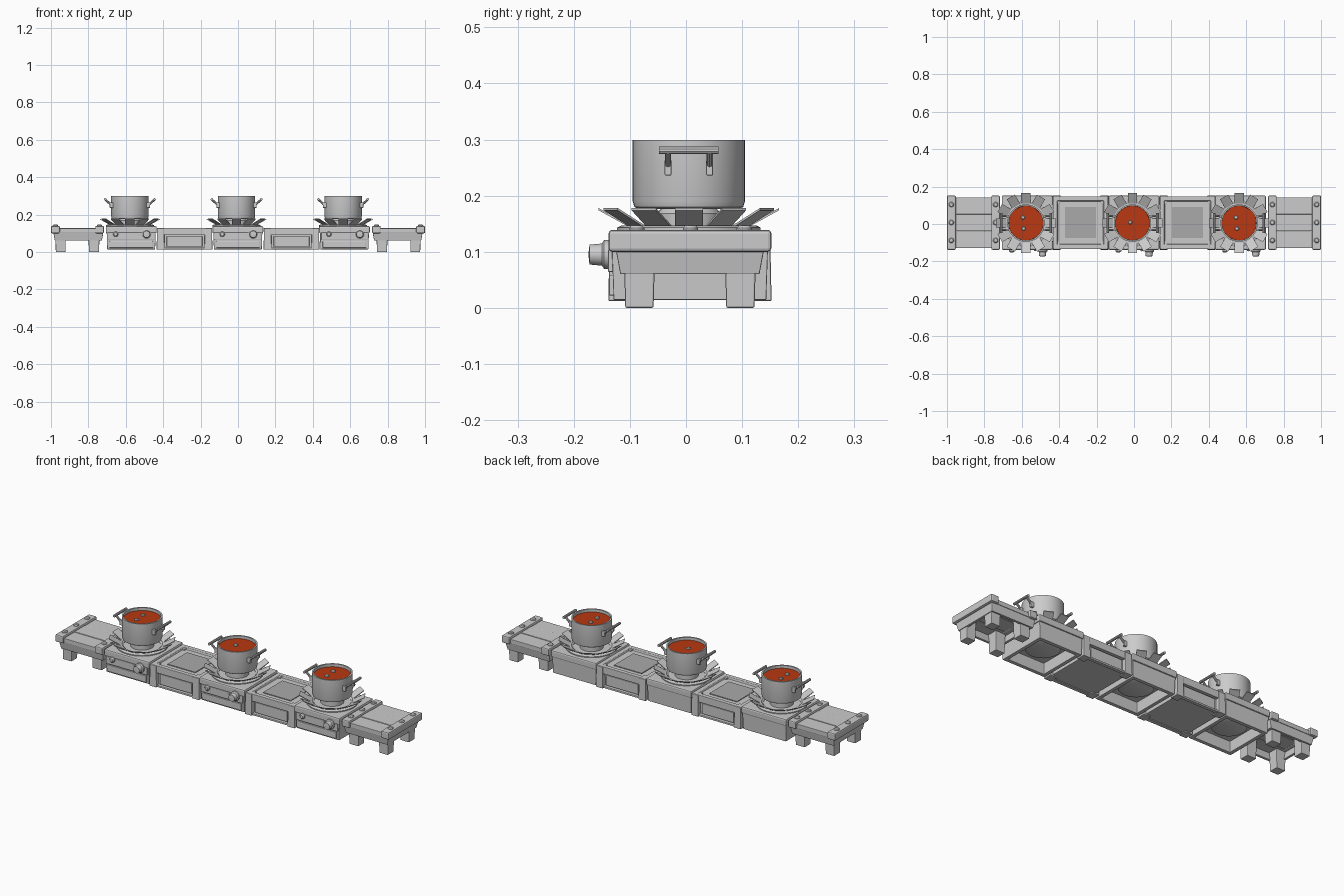
import bpy, bmesh, math
from mathutils import Vector, Matrix

if "Cube" in bpy.data.objects:
    bpy.data.objects.remove(bpy.data.objects["Cube"], do_unlink=True)


def material(name, rgb, rough=0.5):
    m = bpy.data.materials.new(name)
    m.use_nodes = True
    m.diffuse_color = (*rgb, 1)
    b = m.node_tree.nodes["Principled BSDF"]
    b.inputs["Base Color"].default_value = (*rgb, 1)
    b.inputs["Roughness"].default_value = rough
    return m


STEEL = material("light_grey", (0.6, 0.6, 0.6))
PANEL = material("mid_grey", (0.4, 0.4, 0.4))
SOUP = material("soup_red", (0.48, 0.04, 0.006))
CY = 0.007  # middle of the depth


def finish(name, bm, mat, bevel=0, smooth=False):
    bmesh.ops.recalc_face_normals(bm, faces=bm.faces)
    me = bpy.data.meshes.new(name)
    bm.to_mesh(me)
    bm.free()
    me.materials.append(mat)
    ob = bpy.data.objects.new(name, me)
    bpy.context.collection.objects.link(ob)
    if bevel:
        mod = ob.modifiers.new("soft_edges", "BEVEL")
        mod.width, mod.segments = bevel, 2
    if smooth:
        bpy.ops.object.select_all(action="DESELECT")
        ob.select_set(True)
        bpy.context.view_layer.objects.active = ob
        bpy.ops.object.shade_smooth_by_angle(angle=math.radians(35))
    return ob


def box(name, x, y, z, mat=STEEL, bevel=0.003, taper=1.0, inset=None):
    """Box from ranges; taper scales the bottom, inset sinks a tray in the top."""
    bm = bmesh.new()
    bmesh.ops.create_cube(bm, size=1)
    for v in bm.verts:
        k = taper if v.co.z < 0 else 1
        v.co = Vector((sum(x) / 2 + v.co.x * k * (x[1] - x[0]),
                       sum(y) / 2 + v.co.y * k * (y[1] - y[0]),
                       sum(z) / 2 + v.co.z * (z[1] - z[0])))
    if inset:
        bm.faces.ensure_lookup_table()
        top = max(bm.faces, key=lambda f: f.calc_center_median().z)
        bmesh.ops.inset_region(bm, faces=[top], thickness=inset[0])
        bmesh.ops.inset_region(bm, faces=[top], thickness=0.004, depth=-inset[1])
    return finish(name, bm, mat, bevel)


def lathe(name, profile, centre, mat=STEEL, steps=40, axis="Z"):
    """Spin (radius, height) points; axis Y points the height to the front."""
    bm = bmesh.new()
    vs = [bm.verts.new((r, 0, h)) for r, h in profile]
    es = [bm.edges.new(p) for p in zip(vs, vs[1:])]
    bmesh.ops.spin(bm, geom=vs + es, cent=(0, 0, 0), axis=(0, 0, 1),
                   angle=math.tau, steps=steps)
    bmesh.ops.remove_doubles(bm, verts=bm.verts, dist=1e-4)
    if axis == "Y":
        bm.transform(Matrix.Rotation(math.pi / 2, 4, "X"))
    bm.transform(Matrix.Translation(centre))
    return finish(name, bm, mat, smooth=True)


def walls(name, x, y, z, t, taper=0.0):
    """Open frame of four walls, drawn in by taper at the bottom."""
    bm = bmesh.new()
    loops = []
    for d, h in ((0, z[1]), (taper, z[0]), (taper + t, z[0]), (t, z[1])):
        a, b, c, e = x[0] + d, x[1] - d, y[0] + d, y[1] - d
        loops.append([bm.verts.new((p, q, h)) for p, q in ((a, c), (b, c), (b, e), (a, e))])
    for i in range(4):
        p, q = loops[i], loops[(i + 1) % 4]
        for k in range(4):
            n = (k + 1) % 4
            bm.faces.new((p[k], p[n], q[n], q[k]))
    return finish(name, bm, STEEL, 0.002)


def dome(name, centre, r, h):
    lathe(name, [(r, -0.003), (r, h * 0.4), (r * 0.7, h * 0.85), (0, h)], centre, steps=14)


# End tables
for s, side in ((1, "left"), (-1, "right")):
    def span(a, b):
        return tuple(sorted((s * a, s * b)))
    for i in range(3):
        y0 = -0.128 + i * 0.09
        box(f"{side}_table_plank", span(0.725, 0.99), (y0, y0 + 0.089),
            (0.102, 0.126 + 0.002 * (i == 1)), bevel=0.002)
    walls(f"{side}_table_skirt", span(0.72, 0.987), (CY - 0.132, CY + 0.132), (0.06, 0.103), 0.014, 0.008)
    for a, b in ((0.717, 0.763), (0.953, 1.0)):
        box(f"{side}_table_cap", span(a, b), (CY - 0.145, CY + 0.145), (0.1, 0.139), bevel=0.006)
        for y in (-0.088, 0.008, 0.104):
            dome(f"{side}_cap_bolt", (s * (a + b) / 2, y, 0.138), 0.014, 0.01)
    for a, b in ((0.74, 0.8), (0.92, 0.977)):
        for y in (-0.083, 0.097):
            box(f"{side}_table_leg", span(a, b), (y - 0.028, y + 0.028), (0, 0.104), taper=0.9)

# Counters between the stoves
for cx in (-0.286, 0.286):
    x0, x1 = cx - 0.147, cx + 0.147
    box("counter_top", (x0, x1), (CY - 0.14, CY + 0.14), (0.1, 0.129), inset=(0.032, 0.01), bevel=0.002)
    box("counter_tray_panel", (cx - 0.083, cx + 0.083), (CY - 0.083, CY + 0.083),
        (0.115, 0.123), PANEL, bevel=0)
    box("counter_body", (x0 + 0.012, x1 - 0.012), (CY - 0.122, CY + 0.122), (0.018, 0.102))
    for s in (1, -1):
        y = sorted((CY + s * 0.12, CY + s * 0.132))
        box("counter_face_panel", (cx - 0.095, cx + 0.095), y, (0.028, 0.084), bevel=0.002)
        y = sorted((CY + s * 0.12, CY + s * 0.14))
        box("counter_face_rail", (cx - 0.115, cx + 0.115), y, (0.09, 0.104), bevel=0.002)
        box("counter_face_sill", (cx - 0.115, cx + 0.115), y, (0.014, 0.024), bevel=0.002)
        for px in (cx - 0.128, cx + 0.128):
            y = sorted((CY + s * 0.1, CY + s * 0.143))
            box("counter_corner_post", (px - 0.019, px + 0.019), y, (0.012, 0.127), taper=1.12)


def blade(cx, cy, angle):
    """Flat pan support leaning outwards."""
    bm = bmesh.new()
    pts = [(r, w, z + d) for d in (0, 0.004) for r, z in ((0.09, 0.135), (0.161, 0.174))
           for w in (-0.025, 0.025)]
    vs = [bm.verts.new(p) for p in pts]
    for f in ((0, 1, 3, 2), (4, 6, 7, 5), (0, 2, 6, 4), (1, 5, 7, 3), (0, 4, 5, 1), (2, 3, 7, 6)):
        bm.faces.new([vs[i] for i in f])
    bm.transform(Matrix.Translation((cx, cy, 0)) @ Matrix.Rotation(angle, 4, "Z"))
    finish("burner_blade", bm, STEEL)


def rod(name, a, b, r):
    a, b = Vector(a), Vector(b)
    bm = bmesh.new()
    bmesh.ops.create_cone(bm, cap_ends=True, segments=10, radius1=r, radius2=r, depth=(b - a).length)
    turn = (b - a).to_track_quat("Z", "Y").to_matrix().to_4x4()
    bm.transform(Matrix.Translation((a + b) / 2) @ turn)
    finish(name, bm, STEEL, smooth=True)


# Stoves with pots
for n, cx in enumerate((-0.571, -0.001, 0.569)):
    x0, x1 = cx - 0.136, cx + 0.136
    box("stove_top", (x0, x1), (CY - 0.145, CY + 0.145), (0.1, 0.138), bevel=0.007)
    walls("stove_body", (x0 + 0.005, x1 - 0.005), (CY - 0.139, CY + 0.139), (0.014, 0.104), 0.02, 0.003)
    box("stove_inner_tray", (x0 + 0.02, x1 - 0.02), (CY - 0.12, CY + 0.12), (0.075, 0.102), bevel=0)
    box("stove_control_panel", (x0 + 0.012, x1 - 0.012), (CY - 0.146, CY - 0.125), (0.064, 0.104), bevel=0.002)
    box("stove_lower_panel", (x0 + 0.02, x1 - 0.02), (CY - 0.144, CY - 0.125), (0.022, 0.058), bevel=0.002)
    # Controls
    lathe("stove_knob", [(0.026, 0), (0.026, 0.008), (0.02, 0.012), (0.018, 0.034), (0, 0.036)],
          (cx + 0.082, -0.138, 0.095), steps=18, axis="Y")
    lathe("stove_button", [(0.014, 0), (0.014, 0.008), (0.009, 0.014), (0, 0.015)],
          (cx - 0.083, -0.138, 0.095), steps=14, axis="Y")
    lathe("stove_pilot", [(0.006, 0), (0.006, 0.006), (0, 0.008)],
          (cx + 0.042, -0.138, 0.095), steps=10, axis="Y")

    px, py = cx - 0.007, 0.005
    # Burner
    lathe("burner_ring", [(0.128, 0.13), (0.128, 0.143), (0.12, 0.147), (0.1, 0.147),
                          (0.092, 0.14), (0.092, 0.13)], (px, py, 0))
    lathe("burner_core", [(0, 0.176), (0.05, 0.176), (0.058, 0.168), (0.058, 0.138)], (px, py, 0), steps=24)
    lathe("burner_underside", [(0.085, 0.08), (0.085, 0.062), (0.06, 0.055), (0, 0.055)], (px, py, 0), steps=24)
    for k in range(12):
        blade(px, py, k * math.tau / 12)

    # Pot with soup
    lathe("pot", [(0, 0.176), (0.09, 0.176), (0.097, 0.18), (0.1, 0.19), (0.1, 0.299),
                  (0.092, 0.299), (0.091, 0.19), (0, 0.186)], (px, py, 0), steps=48)
    lathe("soup", [(0.0915, 0.276), (0.0915, 0.284), (0, 0.284)], (px, py, 0), SOUP, steps=48)
    for dx, dy in (((-0.016, 0.03), (-0.012, -0.03)) if n != 1 else ((-0.012, 0.004),)):
        dome("soup_bubble", (px + dx, py + dy, 0.284), 0.011, 0.009)
    for s in (1, -1):
        rod("pot_handle_grip", (px + s * 0.132, py - 0.053, 0.281), (px + s * 0.132, py + 0.053, 0.281), 0.007)
        for y in (-0.037, 0.037):
            box("pot_handle_bracket", sorted((px + s * 0.088, px + s * 0.108)),
                (py + y - 0.006, py + y + 0.006), (0.236, 0.264), bevel=0.002)
            rod("pot_handle_arm", (px + s * 0.1, py + y, 0.252), (px + s * 0.132, py + y, 0.28), 0.006)
